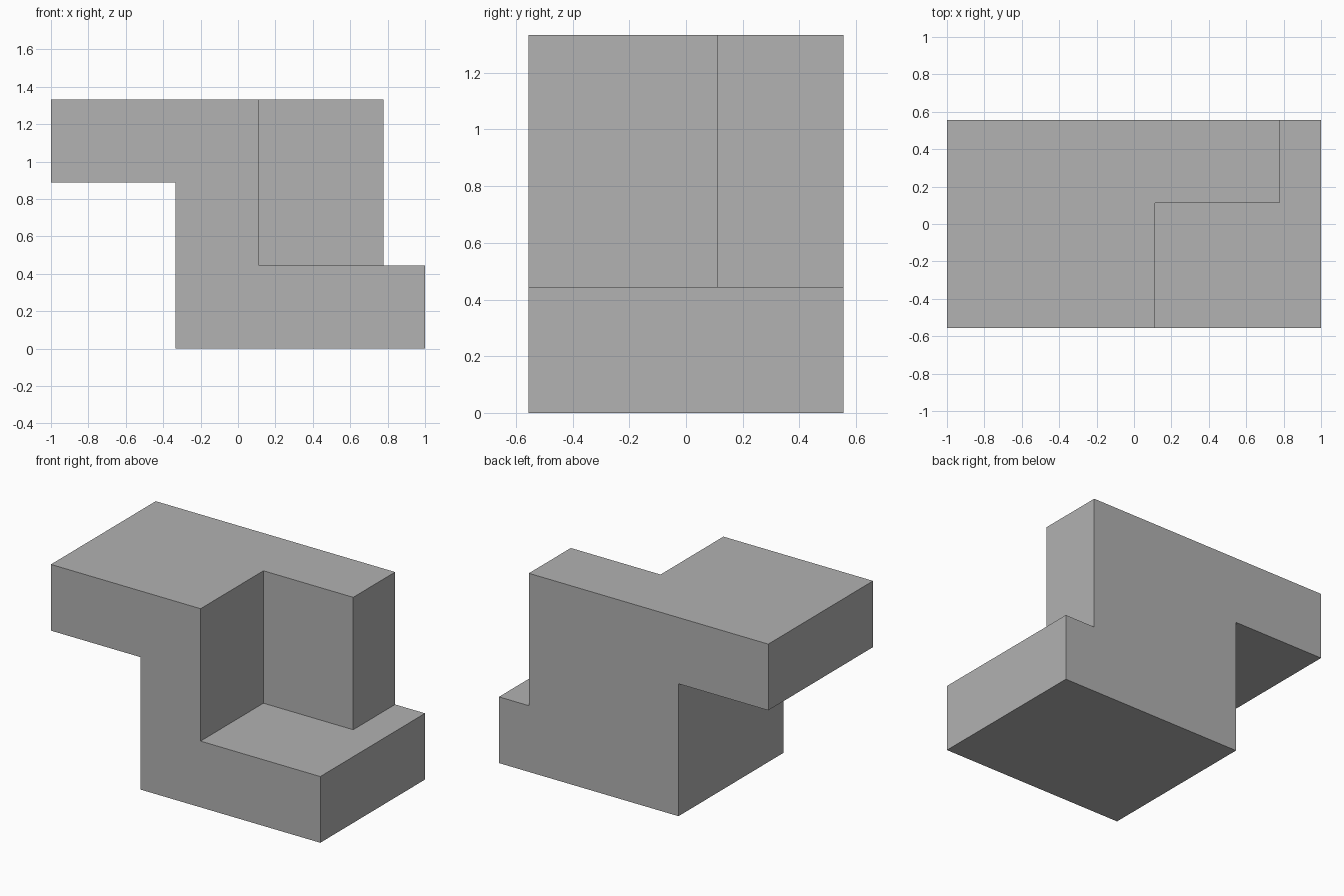
import bpy
import bmesh
from math import radians

default = bpy.data.objects.get("Cube")
if default:
    bpy.data.objects.remove(default, do_unlink=True)

U = 1 / 9  # grid module: the block is 18 x 10 x 12 modules

grey = bpy.data.materials.new("plain grey")
grey.use_nodes = True
colour = (0.445, 0.445, 0.445, 1)
grey.diffuse_color = colour
grey.node_tree.nodes["Principled BSDF"].inputs["Base Color"].default_value = colour


def prism(name, profile, y0, y1):
    """Extrude an (x, z) profile from y0 to y1, all in modules."""
    bm = bmesh.new()
    face = bm.faces.new([bm.verts.new((x * U, y0 * U, z * U)) for x, z in profile])
    new = bmesh.ops.extrude_face_region(bm, geom=[face])["geom"]
    verts = [v for v in new if isinstance(v, bmesh.types.BMVert)]
    bmesh.ops.translate(bm, verts=verts, vec=(0, (y1 - y0) * U, 0))
    bmesh.ops.recalc_face_normals(bm, faces=bm.faces)
    mesh = bpy.data.meshes.new(name)
    bm.to_mesh(mesh)
    bm.free()
    mesh.materials.append(grey)
    obj = bpy.data.objects.new(name, mesh)
    bpy.context.collection.objects.link(obj)
    return obj


# Stepped body: overhang at the upper right, foot at the lower left
body = prism("stepped_block", [(-9, 12), (-9, 8), (-3, 8), (-3, 0),
                               (9, 0), (9, 4), (7, 4), (7, 12)], -5, 5)

# Front corner notch above the foot
cutter = prism("notch_cutter", [(1, 4), (10, 4), (10, 13), (1, 13)], -6, 1)
cutter.hide_render = True

notch = body.modifiers.new("notch", 'BOOLEAN')
notch.operation = 'DIFFERENCE'
notch.solver = 'EXACT'
notch.object = cutter
bpy.context.view_layer.objects.active = body
bpy.ops.object.modifier_apply(modifier=notch.name)
bpy.data.objects.remove(cutter, do_unlink=True)

# Merge coplanar faces left by the cut
bm = bmesh.new()
bm.from_mesh(body.data)
bmesh.ops.remove_doubles(bm, verts=bm.verts, dist=1e-5)
bmesh.ops.dissolve_limit(bm, angle_limit=radians(1), verts=bm.verts, edges=bm.edges)
bm.to_mesh(body.data)
bm.free()
